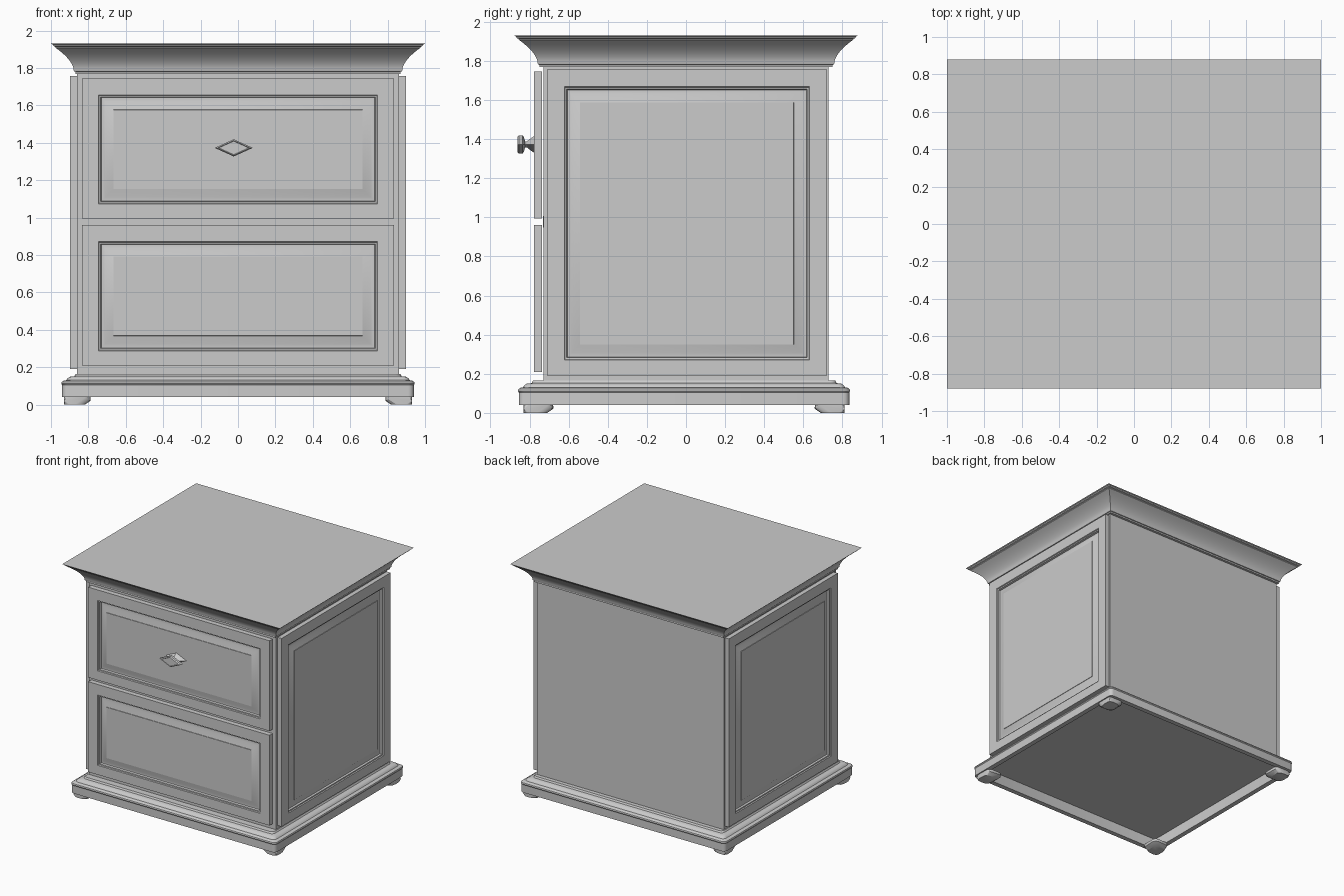
import bpy
import bmesh
from math import cos, sin, pi, radians
from mathutils import Matrix, Vector

cube = bpy.data.objects.get("Cube")
if cube:
    bpy.data.objects.remove(cube, do_unlink=True)

grey = bpy.data.materials.new("grey_paint")
grey.use_nodes = True
grey.diffuse_color = (0.6, 0.6, 0.6, 1)
grey.node_tree.nodes["Principled BSDF"].inputs["Base Color"].default_value = grey.diffuse_color


def rect(hu, hv, drop=0):
    return [(-hu, -hv - drop), (hu, -hv - drop), (hu, hv), (-hu, hv)]


def rounded(hu, hv, r):
    """Rectangle outline with rounded corners."""
    points = []
    for k, (su, sv) in enumerate(((1, 1), (-1, 1), (-1, -1), (1, -1))):
        for i in range(5):
            a = (k + i / 4) * pi / 2
            points.append((su * (hu - r) + r * cos(a), sv * (hv - r) + r * sin(a)))
    return points


def diamond(hu, hv):
    return [(-hu, 0), (0, -hv), (hu, 0), (0, hv)]


def loft(name, rings, matrix=Matrix(), bevel=0):
    """Skin a stack of (outline, height) rings and cap both ends."""
    bm = bmesh.new()
    loops = [[bm.verts.new((u, v, w)) for u, v in outline] for outline, w in rings]
    for a, b in zip(loops, loops[1:]):
        for i in range(len(a)):
            j = (i + 1) % len(a)
            bm.faces.new((a[i], a[j], b[j], b[i]))
    bm.faces.new(loops[0][::-1])
    bm.faces.new(loops[-1])
    if bevel:
        upright = [e for e in bm.edges
                   if abs(e.verts[0].co.z - e.verts[1].co.z) > 0.005]
        bmesh.ops.bevel(bm, geom=upright, offset=bevel, segments=3,
                        profile=0.5, affect='EDGES')
    bm.transform(matrix)
    bmesh.ops.recalc_face_normals(bm, faces=bm.faces)
    mesh = bpy.data.meshes.new(name)
    bm.to_mesh(mesh)
    bm.free()
    mesh.materials.append(grey)
    obj = bpy.data.objects.new(name, mesh)
    bpy.context.collection.objects.link(obj)
    bpy.ops.object.select_all(action='DESELECT')
    obj.select_set(True)
    bpy.context.view_layer.objects.active = obj
    bpy.ops.object.shade_smooth_by_angle(angle=radians(30))
    return obj


def facing(u, v, w, origin):
    """Matrix placing local u, v, w axes at an origin."""
    m = Matrix((u, v, w)).transposed().to_4x4()
    m.translation = Vector(origin)
    return m


def raised_panel(name, hu, hv, thick, matrix):
    """Slab with a stepped groove and a sloped raised field."""
    rings = [(rect(hu, hv), -thick), (rect(hu, hv), 0)]
    steps = [(0.088, 0), (0.092, -0.008), (0.1, -0.01), (0.104, -0.025), (0.11, -0.025)]
    for i in range(1, 5):
        t = i / 4
        steps.append((0.11 + 0.058 * t, -0.025 + 0.02 * t ** 1.1))
    steps.append((0.169, -0.002))
    rings += [(rect(hu - s, hv - s, 0.01), w) for s, w in steps]
    return loft(name, rings, matrix)


# Carcass
loft("cabinet_body", [(rect(0.86, 0.73), 0.14), (rect(0.86, 0.73), 1.79)])
loft("drawer_rail", [(rect(0.77, 0.03), 0), (rect(0.77, 0.03), 0.002)],
     facing((1, 0, 0), (0, 0, 1), (0, -1, 0), (0, -0.73, 0.978)))

# Crown: small fillets, a hollow cove and a flat top
crown = [(0, 1.768), (0, 1.78), (0.006, 1.782)]
for i in range(11):
    t = i / 10
    crown.append((0.008 + 0.097 * t ** 1.8, 1.785 + 0.123 * t))
crown += [(0.106, 1.913), (0.116, 1.917), (0.12, 1.925), (0.13, 1.93)]
loft("crown_top", [(rect(0.87 + o, 0.75 + o), z) for o, z in crown])

# Plinth with a hollow underside and stepped moulding
plinth = [(0.9, 0.13), (0.9, 0.04), (0.94, 0.04), (0.94, 0.105), (0.945, 0.112),
          (0.942, 0.122), (0.93, 0.129), (0.918, 0.131), (0.912, 0.141),
          (0.9, 0.149), (0.875, 0.152), (0.868, 0.165)]
loft("plinth", [(rounded(x, x - 0.095, 0.03), z) for x, z in plinth],
     Matrix.Translation((0, -0.01, 0)))

# Corner feet, cut back on the inner sides
for side, sx in (("left", 1), ("right", -1)):
    for end, sy in (("back", 1), ("front", -1)):
        foot = []
        for inner, z in ((0.79, 0.045), (0.79, 0.02), (0.82, 0)):
            foot.append(([(sx * x, sy * y - 0.01) for x, y in (
                (inner, inner - 0.12), (0.93, inner - 0.12),
                (0.93, 0.82), (inner, 0.82))], z))
        loft(f"foot_{end}_{side}", foot, bevel=0.03)

# Drawer fronts
for name, z in (("lower", 0.585), ("upper", 1.37)):
    raised_panel(f"{name}_drawer_front", 0.834, 0.375, 0.04,
                 facing((1, 0, 0), (0, 0, 1), (0, -1, 0), (0, -0.777, z)))

# Side panels
for name, s in (("left", 1), ("right", -1)):
    raised_panel(f"{name}_side_panel", 0.715, 0.782, 0.036,
                 facing((0, s, 0), (0, 0, 1), (s, 0, 0), (s * 0.898, 0.005, 0.974)))

# Diamond knob on the upper drawer
knob = [(0.9, 0), (0.85, 0.008), (0.35, 0.038), (0.35, 0.048),
        (0.85, 0.055), (1, 0.06), (1, 0.08), (0.85, 0.088), (0.78, 0.084)]
loft("drawer_knob", [(diamond(0.102 * s, 0.046 * s), w) for s, w in knob],
     facing((1, 0, 0), (0, 0, 1), (0, -1, 0), (-0.023, -0.775, 1.373)))
